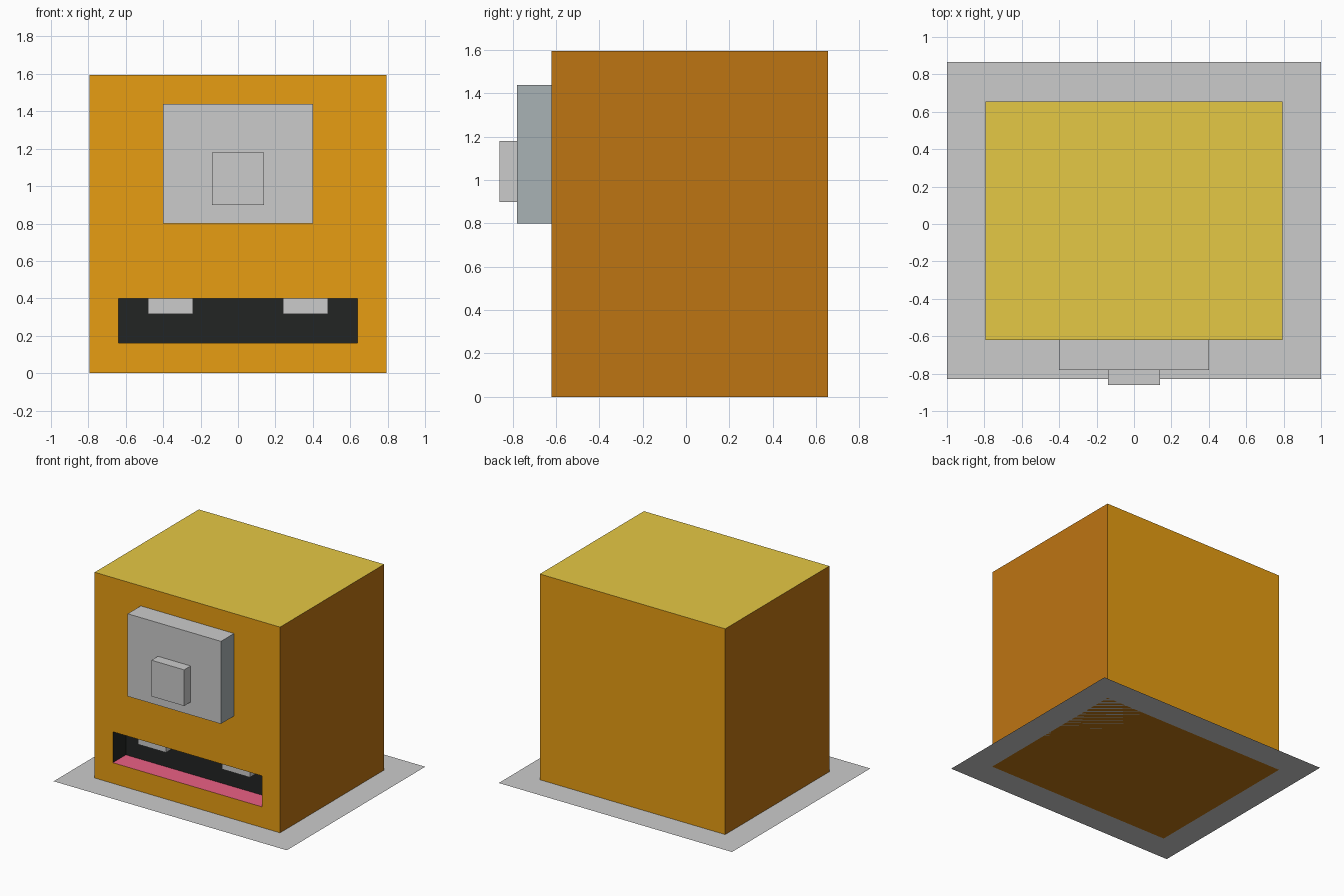
import bpy, bmesh
from mathutils import Vector

if "Cube" in bpy.data.objects:
    bpy.data.objects.remove(bpy.data.objects["Cube"])


def material(name, rgb):
    m = bpy.data.materials.new(name)
    m.diffuse_color = (*rgb, 1)
    m.use_nodes = True
    m.node_tree.nodes["Principled BSDF"].inputs["Base Color"].default_value = m.diffuse_color
    return m


orange = material("orange", (0.8, 0.34, 0.006))
brown = material("brown", (0.515, 0.178, 0.006))
yellow = material("yellow", (0.783, 0.578, 0.058))
black = material("black", (0.016, 0.018, 0.017))
pink = material("pink", (0.83, 0.117, 0.231))
light_grey = material("light_grey", (0.8, 0.8, 0.8))
side_grey = material("side_grey", (0.397, 0.445, 0.462))
floor_grey = material("floor_grey", (0.546, 0.546, 0.546))


def box_bmesh(lo, hi):
    """Axis-aligned box between two corners."""
    bm = bmesh.new()
    bmesh.ops.create_cube(bm, size=1)
    lo, hi = Vector(lo), Vector(hi)
    for v in bm.verts:
        v.co = Vector([lo[i] + (v.co[i] + 0.5) * (hi[i] - lo[i]) for i in range(3)])
    bm.normal_update()
    return bm


def finish(bm, name, mats=()):
    mesh = bpy.data.meshes.new(name)
    bm.to_mesh(mesh)
    bm.free()
    for m in mats:
        mesh.materials.append(m)
    ob = bpy.data.objects.new(name, mesh)
    bpy.context.collection.objects.link(ob)
    return ob


# Head block: orange front and back, brown sides and underside, yellow top
bm = box_bmesh((-0.795, -0.62, 0), (0.795, 0.655, 1.595))
for f in bm.faces:
    if f.normal.z > 0.5:
        f.material_index = 2
    elif abs(f.normal.x) > 0.5 or f.normal.z < -0.5:
        f.material_index = 1

# Mouth: inset the front face, shape it into a slot and push it inwards
front = next(f for f in bm.faces if f.normal.y < -0.5)
bmesh.ops.inset_individual(bm, faces=[front], thickness=0.1, depth=0)
for v in front.verts:
    v.co = (0.64 if v.co.x > 0 else -0.64, -0.62, 0.4 if v.co.z > 0.8 else 0.16)
bm.normal_update()
back = bmesh.ops.extrude_discrete_faces(bm, faces=[front])["faces"][0]
bmesh.ops.translate(bm, verts=back.verts[:], vec=(0, 0.16, 0))
bm.normal_update()
back.material_index = 3
for e in back.edges:
    for f in e.link_faces:
        if f is not back:
            f.material_index = 4 if f.normal.z > 0.5 else 3
finish(bm, "head", (orange, brown, yellow, black, pink))

# Teeth hanging from the roof of the mouth, against its back wall
for side, name in ((-1, "left_tooth"), (1, "right_tooth")):
    x0, x1 = sorted((side * 0.24, side * 0.48))
    finish(box_bmesh((x0, -0.54, 0.315), (x1, -0.46, 0.4)), name)

# Eye plate with darker sides, and the small pupil block on it
bm = box_bmesh((-0.4, -0.78, 0.8), (0.4, -0.62, 1.44))
for f in bm.faces:
    f.material_index = int(abs(f.normal.x) > 0.5)
finish(bm, "eye", (light_grey, side_grey))
finish(box_bmesh((-0.14, -0.86, 0.9), (0.14, -0.78, 1.18)), "pupil")

# Flat base sheet
bm = bmesh.new()
bm.faces.new([bm.verts.new(c) for c in
              ((-1, -0.83, 0), (1, -0.83, 0), (1, 0.865, 0), (-1, 0.865, 0))])
finish(bm, "base_sheet", (floor_grey,))
